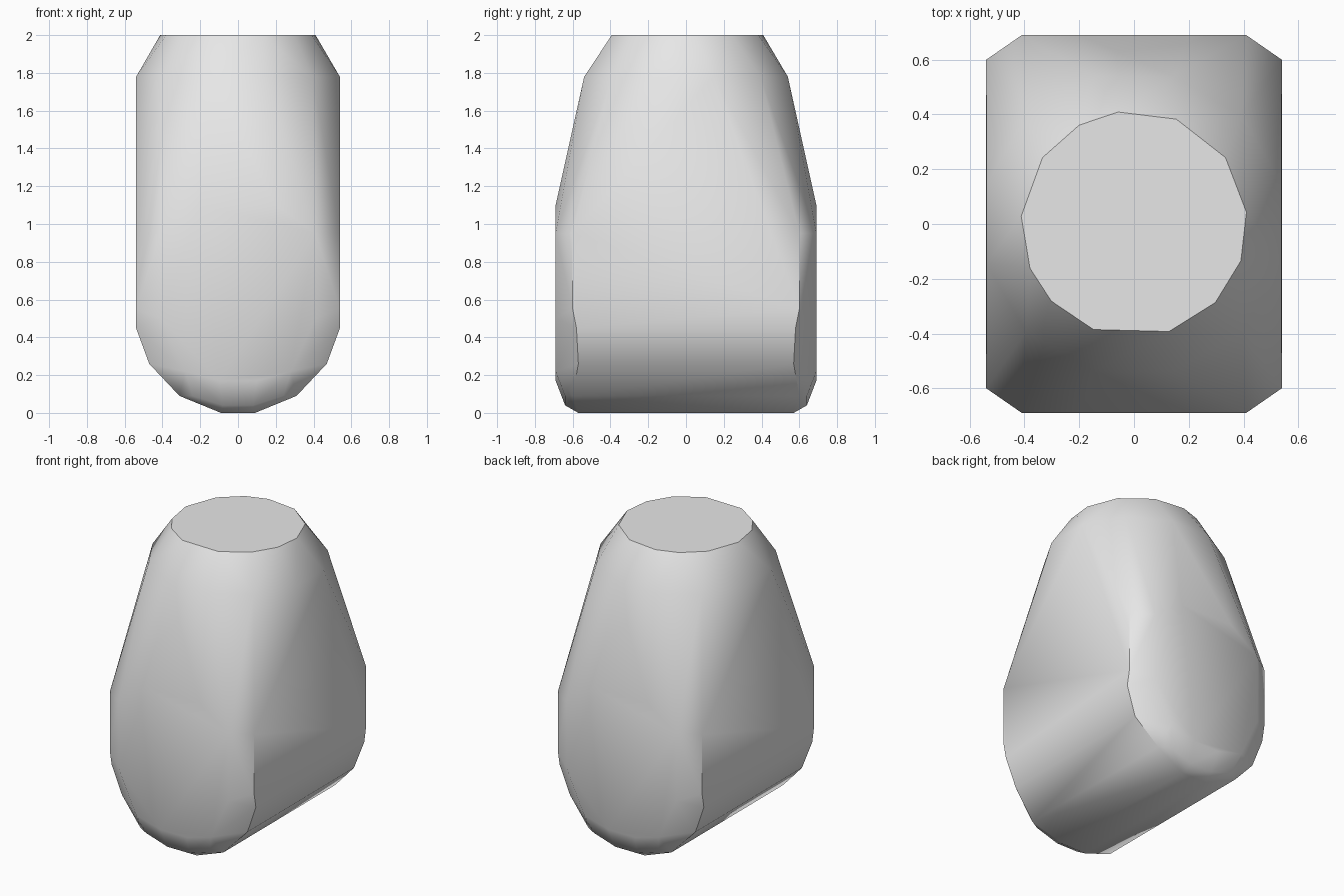
import bpy, bmesh, math

cube = bpy.data.objects.get("Cube")
if cube:
    bpy.data.objects.remove(cube, do_unlink=True)

mat = bpy.data.materials.new("plain_grey")
mat.use_nodes = True
grey = (0.8, 0.8, 0.8, 1)
mat.diffuse_color = grey
for node in mat.node_tree.nodes:
    if node.type == 'BSDF_PRINCIPLED':
        node.inputs["Base Color"].default_value = grey

bm = bmesh.new()


def mirrored(points):
    """Add each point in all four quadrants."""
    for x, y, z in points:
        for sx in (-1, 1):
            for sy in (-1, 1):
                bm.verts.new((sx * x, sy * y, z))


def ring(radius, z, angles):
    for a in angles:
        t = math.radians(a)
        bm.verts.new((radius * math.cos(t), radius * math.sin(t), z))


# flat top with slightly irregular rim, and shoulder below it
ring(0.413, 2.0, (6, 36, 68, 98, 119, 144, 176, 203, 223, 249, 288, 316, 341))
ring(0.558, 1.78, range(15, 360, 30))

# rounded underside running front to back, rising into the flat sides
mirrored([(0.09, 0.57, 0), (0.31, 0.60, 0.09), (0.47, 0.57, 0.26),
          (0.54, 0.58, 0.45), (0.54, 0.60, 0.55), (0.54, 0.60, 0.95)])

# front and back panels with their lower chamfer
mirrored([(0.08, 0.64, 0.04), (0.24, 0.64, 0.09), (0.10, 0.69, 0.17),
          (0.28, 0.69, 0.22), (0.41, 0.69, 0.50), (0.41, 0.69, 0.95),
          (0.20, 0.69, 1.10)])

# wrap the outline in one faceted skin
hull = bmesh.ops.convex_hull(bm, input=bm.verts[:])
loose = [v for v in bm.verts if not v.link_faces]
bmesh.ops.delete(bm, geom=loose, context='VERTS')
bmesh.ops.dissolve_limit(bm, angle_limit=math.radians(1), verts=bm.verts[:], edges=bm.edges[:])
bmesh.ops.recalc_face_normals(bm, faces=bm.faces[:])

mesh = bpy.data.meshes.new("faceted_body")
bm.to_mesh(mesh)
bm.free()
mesh.materials.append(mat)
body = bpy.data.objects.new("faceted_body", mesh)
bpy.context.collection.objects.link(body)

# soft facets with crisp rim and side edges
bpy.ops.object.select_all(action='DESELECT')
body.select_set(True)
bpy.context.view_layer.objects.active = body
bpy.ops.object.shade_smooth_by_angle(angle=math.radians(45))
